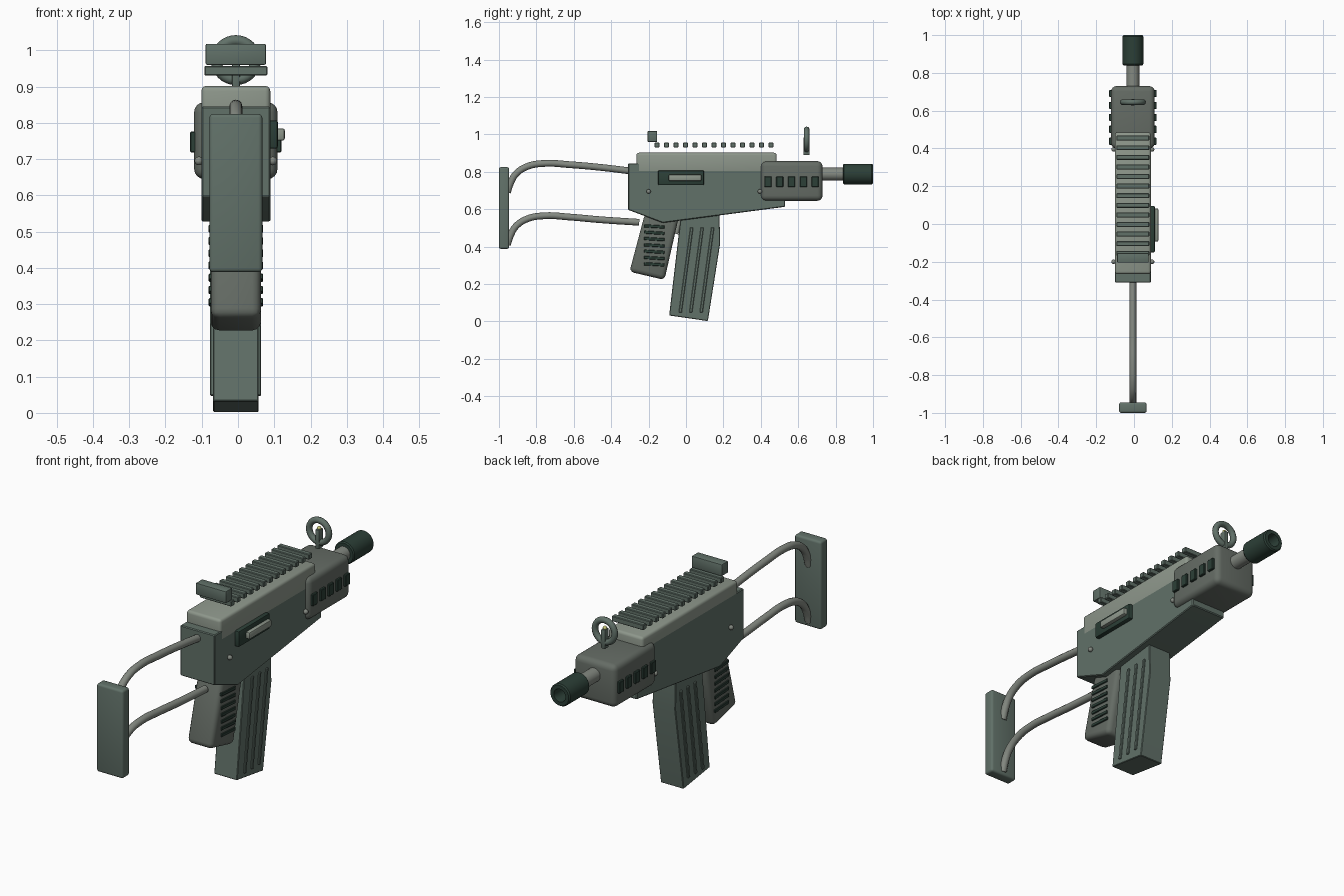
import bpy, bmesh, math
from mathutils import Matrix, Vector

if "Cube" in bpy.data.objects:
    bpy.data.objects.remove(bpy.data.objects["Cube"])

CX = -0.006  # centre plane of the symmetric parts


def material(name, rgb):
    m = bpy.data.materials.new(name)
    m.diffuse_color = (*rgb, 1)
    m.use_nodes = True
    m.node_tree.nodes["Principled BSDF"].inputs["Base Color"].default_value = m.diffuse_color
    return m


BODY = material("body_green", (0.12, 0.165, 0.14))
LIGHT = material("light_green", (0.27, 0.31, 0.26))
DARK = material("dark_green", (0.025, 0.05, 0.038))
GRIP = material("grip_grey", (0.13, 0.15, 0.13))
METAL = material("tube_grey", (0.23, 0.25, 0.22))
GLOW = material("sight_yellow", (0.6, 0.6, 0.2))


def finish(name, bm, mat, bevel=0, segs=2):
    if bevel:
        edges = [e for e in bm.edges if e.calc_face_angle(0) > 0.2]
        bmesh.ops.bevel(bm, geom=edges, offset=bevel, segments=segs,
                        profile=0.5, affect='EDGES', clamp_overlap=True)
    bmesh.ops.recalc_face_normals(bm, faces=bm.faces)
    me = bpy.data.meshes.new(name)
    bm.to_mesh(me)
    bm.free()
    me.materials.append(mat)
    ob = bpy.data.objects.new(name, me)
    bpy.context.collection.objects.link(ob)
    bpy.ops.object.select_all(action='DESELECT')
    ob.select_set(True)
    bpy.context.view_layer.objects.active = ob
    bpy.ops.object.shade_smooth_by_angle(angle=math.radians(32))
    return ob


def box(name, x, y, z, mat, bevel=0, segs=2, tilt=0):
    """Box from (min, max) ranges, tilted about its own x axis."""
    bm = bmesh.new()
    c = Vector([(a + b) / 2 for a, b in (x, y, z)])
    s = [b - a for a, b in (x, y, z)]
    bmesh.ops.create_cube(bm, size=1)
    bmesh.ops.scale(bm, vec=s, verts=bm.verts)
    M = Matrix.Translation(c) @ Matrix.Rotation(tilt, 4, 'X')
    bmesh.ops.transform(bm, matrix=M, verts=bm.verts)
    return finish(name, bm, mat, bevel, segs)


def mid(half):
    return (CX - half, CX + half)


def plate(name, pts, half, mat, bevel=0, segs=2):
    """Side (y, z) profile extruded across x."""
    bm = bmesh.new()
    f = bm.faces.new([bm.verts.new((CX - half, y, z)) for y, z in pts])
    r = bmesh.ops.extrude_face_region(bm, geom=[f])
    vs = [v for v in r['geom'] if isinstance(v, bmesh.types.BMVert)]
    bmesh.ops.translate(bm, vec=(2 * half, 0, 0), verts=vs)
    return finish(name, bm, mat, bevel, segs)


def lathe(name, pts, z, mat, n=32):
    """Closed (radius, y) loop revolved about the bore line."""
    bm = bmesh.new()
    rings = [[bm.verts.new((CX + r * math.cos(2 * math.pi * i / n), y,
                            z + r * math.sin(2 * math.pi * i / n)))
              for i in range(n)] for r, y in pts]
    for a, b in zip(rings, rings[1:]):
        for i in range(n):
            j = (i + 1) % n
            bm.faces.new((a[i], a[j], b[j], b[i]))
    bm.faces.new(rings[0])
    bm.faces.new(rings[-1])
    return finish(name, bm, mat)


def tube(name, pts, radius, mat):
    cu = bpy.data.curves.new(name, 'CURVE')
    cu.dimensions = '3D'
    cu.bevel_depth = radius
    cu.bevel_resolution = 4
    cu.use_fill_caps = True
    sp = cu.splines.new('BEZIER')
    sp.bezier_points.add(len(pts) - 1)
    for p, (y, z) in zip(sp.bezier_points, pts):
        p.co = (CX, y, z)
        p.handle_left_type = p.handle_right_type = 'AUTO'
    sp.resolution_u = 6
    cu.materials.append(mat)
    ob = bpy.data.objects.new(name, cu)
    bpy.context.collection.objects.link(ob)


# receiver body and top cover
plate("lower_receiver", [(-0.31, 0.845), (-0.31, 0.597), (-0.125, 0.527),
      (0.53, 0.613), (0.53, 0.64), (0.50, 0.845)], 0.095, BODY, 0.004, 1)
box("upper_receiver", mid(0.095), (-0.265, 0.485), (0.79, 0.902), LIGHT, 0.014, 3)

# top rail bars and rear sight
for i in range(13):
    y = -0.155 + i * 0.0508
    box(f"rail_bar_{i}", mid(0.087), (y - 0.013, y + 0.013), (0.93, 0.957), BODY, 0.003, 1)
box("rear_sight", mid(0.083), (-0.205, -0.154), (0.96, 1.018), BODY, 0.004)

# front sight ring, post and bead
bpy.ops.mesh.primitive_torus_add(major_radius=0.054, minor_radius=0.015, major_segments=32,
                                 minor_segments=10, location=(CX, 0.645, 0.973),
                                 rotation=(math.pi / 2, 0, 0))
ring = bpy.context.object
ring.name = "front_sight_ring"
ring.data.materials.append(BODY)
bpy.ops.object.shade_smooth()
box("front_sight_post", mid(0.011), (0.628, 0.661), (0.89, 0.985), BODY, 0.004)
bm = bmesh.new()
bmesh.ops.create_uvsphere(bm, u_segments=12, v_segments=8, radius=0.01,
                          matrix=Matrix.Translation((CX, 0.645, 0.988)))
finish("front_sight_bead", bm, GLOW)

# handguard with dark vents on both sides
box("handguard", mid(0.115), (0.40, 0.73), (0.645, 0.857), GRIP, 0.028, 4)
for s in (-1, 1):
    for i in range(5):
        y = 0.438 + i * 0.0632
        x = CX + s * 0.115
        box(f"handguard_vent_{i}_{s}", (x - 0.011, x + 0.011), (y - 0.019, y + 0.019),
            (0.718, 0.776), DARK, 0.003, 1)

# barrel and hollow muzzle
lathe("barrel", [(0.034, 0.68), (0.034, 0.88)], 0.788, METAL)
lathe("muzzle", [(0.05, 0.84), (0.055, 0.846), (0.055, 0.993), (0.05, 1.0),
                 (0.032, 1.0), (0.03, 0.99), (0.03, 0.90)], 0.788, DARK)

# ejection frame and charging handle on the right
box("ejection_frame", (0.07, 0.11), (-0.15, 0.096), (0.729, 0.807), DARK, 0.006)
box("charging_handle", (0.09, 0.129), (-0.093, 0.082), (0.751, 0.785), LIGHT, 0.006)

# side pins
for s in (-1, 1):
    for y in (-0.2, 0.395):
        bm = bmesh.new()
        bmesh.ops.create_uvsphere(bm, u_segments=12, v_segments=8, radius=0.012)
        bmesh.ops.translate(bm, vec=(CX + s * 0.102, y, 0.695), verts=bm.verts)
        finish(f"pin_{y}_{s}", bm, METAL)

# pistol grip with side grooves
plate("grip", [(-0.22, 0.575), (-0.035, 0.575), (-0.115, 0.222), (-0.302, 0.266)],
      0.069, GRIP, 0.024, 3)
for s in (-1, 1):
    for i in range(7):
        z = 0.508 - i * 0.0338
        x = CX + s * 0.069
        box(f"grip_groove_{i}_{s}", (x - 0.006, x + 0.006), (-0.225, -0.115),
            (z - 0.008, z + 0.008), DARK, 0.002, 1, tilt=-0.06)

# trigger
tube("trigger", [(-0.03, 0.56), (-0.042, 0.51), (-0.052, 0.468)], 0.012, METAL)

# magazine with raised ribs
plate("magazine", [(-0.028, 0.56), (0.178, 0.585), (0.183, 0.42), (0.117, 0.002),
                   (-0.09, 0.032)], 0.063, BODY, 0.003, 1)
for s in (-1, 1):
    for i in range(3):
        y = 0.0 + i * 0.056
        x = CX + s * 0.063
        box(f"magazine_rib_{i}_{s}", (x - 0.008, x + 0.007), (y - 0.008, y + 0.008),
            (0.045, 0.505), BODY, 0.003, 1, tilt=-0.135)

# wire stock and butt plate
path = [(-0.46, 0.824), (-0.62, 0.838), (-0.757, 0.845), (-0.85, 0.828),
        (-0.91, 0.788), (-0.938, 0.74), (-0.955, 0.69)]
tube("stock_tube_upper", [(-0.26, 0.800)] + path, 0.018, METAL)
tube("stock_tube_lower", [(-0.25, 0.530)] + [(y, z - 0.28) for y, z in path], 0.018, METAL)
box("butt_plate", mid(0.073), (-1.0, -0.945), (0.388, 0.825), BODY, 0.011, 3)
